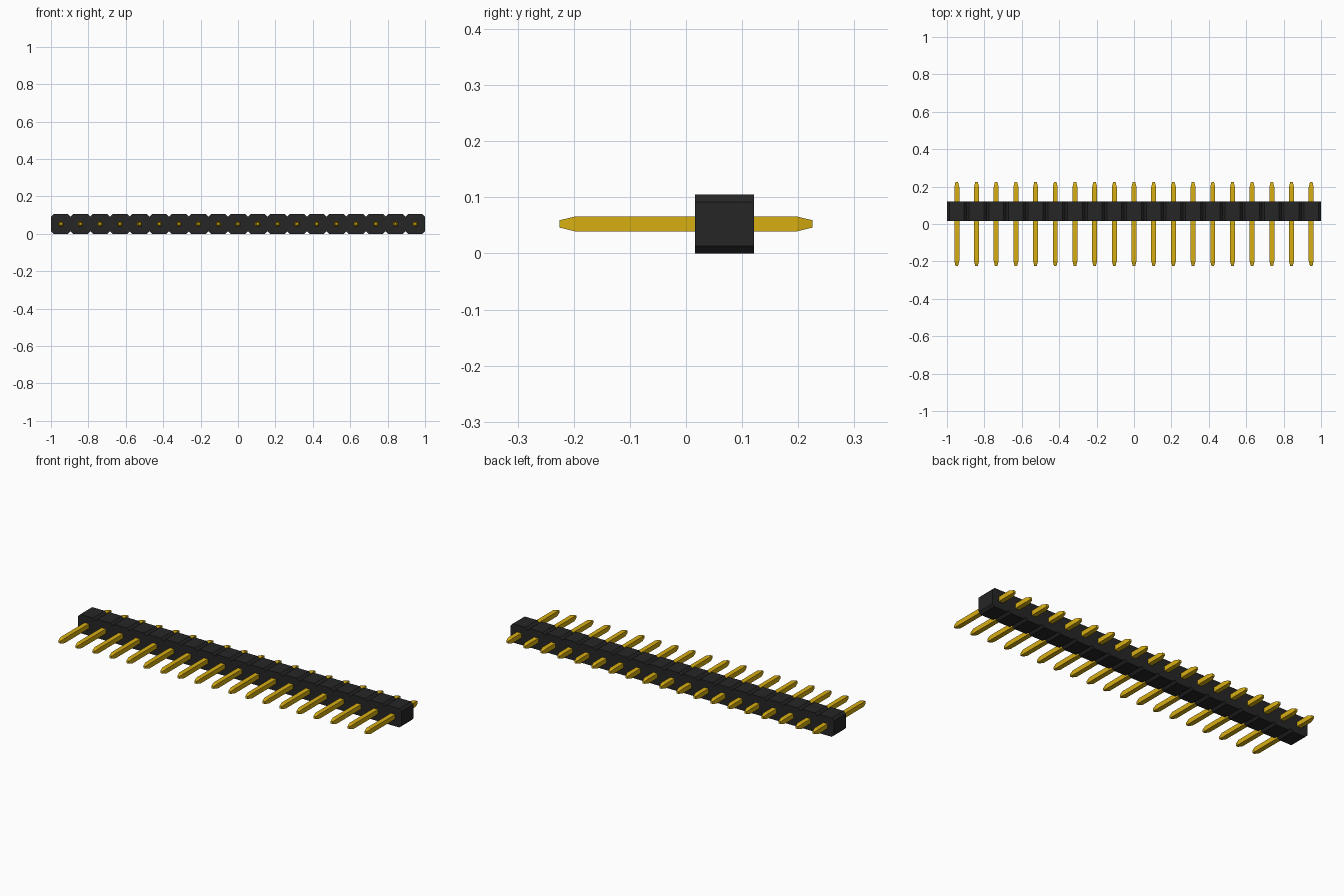
import bpy
import bmesh

COUNT = 19
PITCH = 2 / COUNT
MID_Z = PITCH / 2

if "Cube" in bpy.data.objects:
    bpy.data.objects.remove(bpy.data.objects["Cube"], do_unlink=True)


def make_material(name, color):
    mat = bpy.data.materials.new(name)
    mat.use_nodes = True
    mat.diffuse_color = color
    mat.node_tree.nodes["Principled BSDF"].inputs["Base Color"].default_value = color
    return mat


def loft(name, sections, mat):
    """Skin a row of matching (x, y, z) rings and cap both ends."""
    bm = bmesh.new()
    rings = [[bm.verts.new(p) for p in ring] for ring in sections]
    for a, b in zip(rings, rings[1:]):
        for i in range(len(a)):
            j = (i + 1) % len(a)
            bm.faces.new((a[i], a[j], b[j], b[i]))
    bm.faces.new(rings[0])
    bm.faces.new(rings[-1])
    bmesh.ops.recalc_face_normals(bm, faces=bm.faces)
    mesh = bpy.data.meshes.new(name)
    bm.to_mesh(mesh)
    bm.free()
    mesh.materials.append(mat)
    obj = bpy.data.objects.new(name, mesh)
    bpy.context.collection.objects.link(obj)
    return obj


def square(y, half):
    return [(sx * half, y, MID_Z + sz * half)
            for sx, sz in ((-1, -1), (1, -1), (1, 1), (-1, 1))]


def octagon(y, half, cut):
    k = half - cut
    return [(x, y, MID_Z + z) for x, z in
            ((-k, -half), (k, -half), (half, -k), (half, k),
             (k, half), (-k, half), (-half, k), (-half, -k))]


black = make_material("black plastic", (0.019, 0.019, 0.019, 1))
gold = make_material("gold metal", (0.68, 0.42, 0.006, 1))

# Chamfered housing cell and square pin with tapered tips
housing = loft("housing_cell", [octagon(y, PITCH / 2, 0.0135) for y in (0.016, 0.121)], black)
pin = loft("pin", [square(-0.225, 0.0066), square(-0.198, 0.0132),
                   square(0.198, 0.0132), square(0.225, 0.0066)], gold)

# Repeat both along the strip
for part in (housing, pin):
    part.location.x = -1 + PITCH / 2
    array = part.modifiers.new("row", 'ARRAY')
    array.count = COUNT
    array.use_relative_offset = False
    array.use_constant_offset = True
    array.constant_offset_displace = (PITCH, 0, 0)
